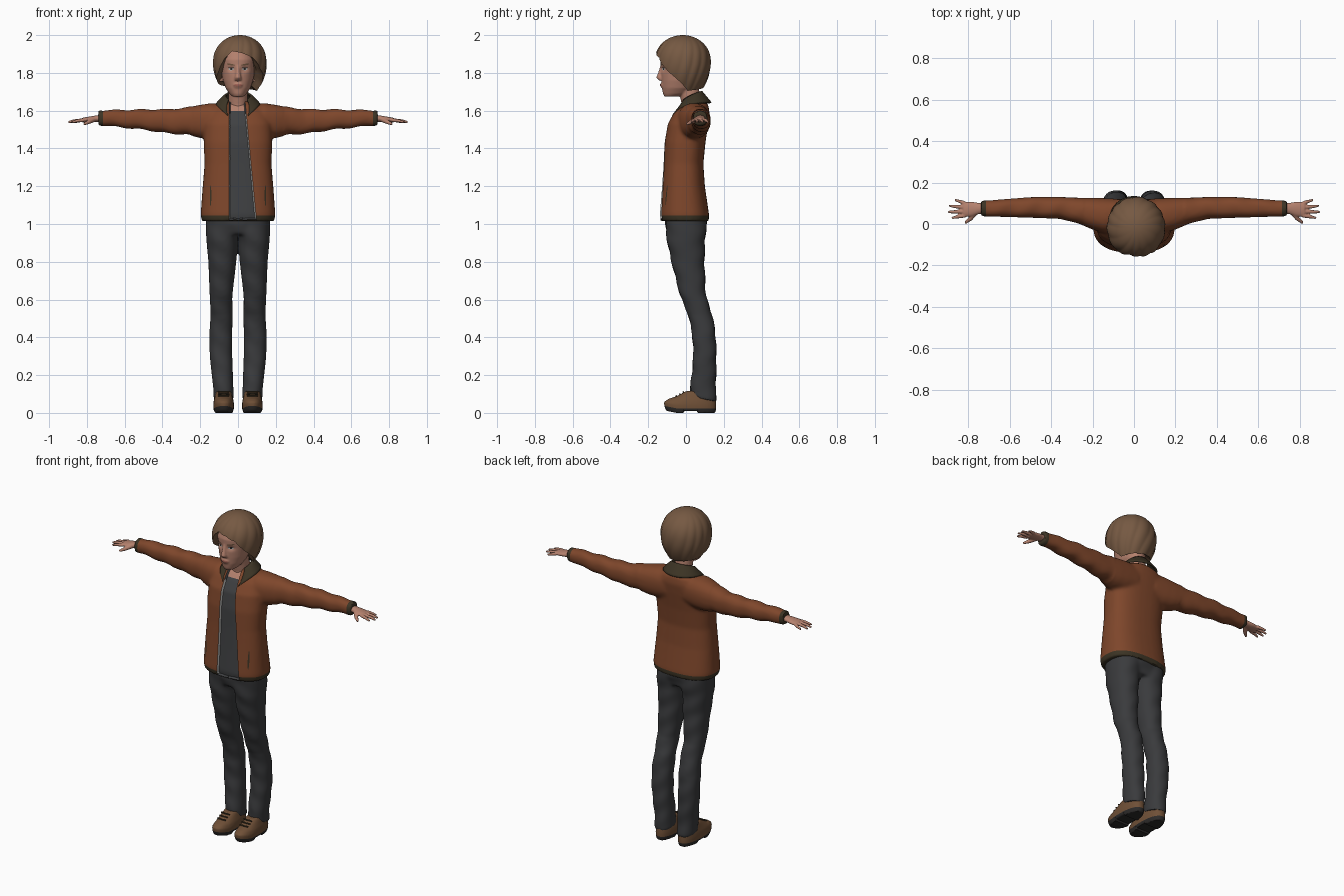
import bpy, bmesh, math
from mathutils import Vector, Matrix
from mathutils.bvhtree import BVHTree

cube = bpy.data.objects.get("Cube")
if cube:
    bpy.data.objects.remove(cube, do_unlink=True)


def material(name, *rgb):
    m = bpy.data.materials.new(name)
    m.use_nodes = True
    m.diffuse_color = (*rgb, 1)
    m.node_tree.nodes["Principled BSDF"].inputs["Base Color"].default_value = (*rgb, 1)
    return m


LEATHER = material("brown leather", .21, .062, .024)
TRIM = material("dark olive trim", .045, .034, .018)
SHIRT = material("charcoal shirt", .05, .052, .055)
DENIM = material("dark denim", .042, .043, .046)
SKIN = material("skin", .46, .22, .155)
HAIR = material("brown hair", .18, .1, .055)
SUEDE = material("shoe brown", .16, .08, .038)
SOLE = material("sole black", .025, .023, .022)
METAL = material("zip grey", .4, .4, .39)
LIP = material("lip", .34, .12, .09)


# ---- helpers ----
def add_object(name, bm, *mats):
    mesh = bpy.data.meshes.new(name)
    bmesh.ops.recalc_face_normals(bm, faces=bm.faces)
    bm.to_mesh(mesh)
    bm.free()
    for m in mats:
        mesh.materials.append(m)
    obj = bpy.data.objects.new(name, mesh)
    bpy.context.collection.objects.link(obj)
    return obj


def smooth(obj, angle=40):
    bpy.ops.object.select_all(action='DESELECT')
    obj.select_set(True)
    bpy.context.view_layer.objects.active = obj
    bpy.ops.object.shade_smooth_by_angle(angle=math.radians(angle))


def skin_rings(bm, rows, closed=True, caps=True):
    rows = [[bm.verts.new(p) for p in row] for row in rows]
    n = len(rows[0])
    for a, b in zip(rows, rows[1:]):
        for i in range(n if closed else n - 1):
            j = (i + 1) % n
            bm.faces.new((a[i], a[j], b[j], b[i]))
    if caps:
        bm.faces.new(rows[0])
        bm.faces.new(rows[-1])


def loft(bm, rings, side=1, axis='Z', power=.85, n=36):
    # each ring: station, two centres, two radii
    rows = []
    for t, c, d, r, s in rings:
        row = []
        for k in range(n):
            a = math.tau * k / n
            u, v = [math.copysign(abs(f) ** power, f) for f in (math.cos(a), math.sin(a))]
            p = (c + r * u, d + s * v, t) if axis == 'Z' else (t, c + r * u, d + s * v)
            row.append((side * p[0], p[1], p[2]))
        rows.append(row)
    skin_rings(bm, rows)


def capsule(bm, p, q, r, s):
    p, q = Vector(p), Vector(q)
    spin = (q - p).to_track_quat('Z', 'Y').to_matrix().to_4x4()
    bmesh.ops.create_cone(bm, cap_ends=True, segments=12, radius1=r, radius2=s, depth=(q - p).length,
                          matrix=Matrix.Translation((p + q) / 2) @ spin)
    for c, rad in ((p, r), (q, s)):
        bmesh.ops.create_uvsphere(bm, u_segments=12, v_segments=8, radius=rad, matrix=Matrix.Translation(c))


def fuse(name, bm, voxel, rounds, *mats):
    # weld overlapping volumes into one smooth skin
    obj = add_object(name, bm)
    mod = obj.modifiers.new("weld", 'REMESH')
    mod.mode, mod.voxel_size = 'VOXEL', voxel
    mod = obj.modifiers.new("soften", 'SMOOTH')
    mod.factor, mod.iterations = .5, rounds
    dg = bpy.context.evaluated_depsgraph_get()
    mesh = bpy.data.meshes.new_from_object(obj.evaluated_get(dg))
    obj.modifiers.clear()
    obj.data = mesh
    mesh.materials.clear()
    for m in mats:
        mesh.materials.append(m)
    for poly in mesh.polygons:
        poly.material_index = 0
    return obj


def split(bm, point, normal, keep=lambda c: True):
    faces = [f for f in bm.faces if keep(f.calc_center_median())]
    geom = faces + list({e for f in faces for e in f.edges}) + list({v for f in faces for v in f.verts})
    bmesh.ops.bisect_plane(bm, geom=geom, plane_co=point, plane_no=normal, dist=1e-5)


def edit(obj):
    bm = bmesh.new()
    bm.from_mesh(obj.data)
    return bm


def store(obj, bm):
    bm.to_mesh(obj.data)
    bm.free()
    smooth(obj)


def decal(name, target, mat, x, z, rx, rz, slant=0, lift=.002):
    # thin oval plate laid on the front of a surface
    tree = BVHTree.FromPolygons([v.co for v in target.data.vertices],
                                [p.vertices[:] for p in target.data.polygons])
    bm = bmesh.new()
    bmesh.ops.create_grid(bm, x_segments=10, y_segments=8, size=1)
    for v in list(bm.verts):
        a, b = v.co.x, v.co.y
        u, w = a * math.sqrt(1 - b * b / 2) * rx, b * math.sqrt(1 - a * a / 2) * rz
        hit = tree.ray_cast(Vector((x + u, -1, z + w + slant * u)), Vector((0, 1, 0)))[0]
        if hit:
            v.co = hit - Vector((0, lift, 0))
        else:
            bm.verts.remove(v)
    smooth(add_object(name, bm, mat))


# ---- jacket with sleeves, shirt panel, hem, cuffs ----
bm = bmesh.new()
torso = [(1.015, .192, -.135, .122), (1.05, .198, -.14, .122), (1.2, .187, -.128, .1), (1.32, .177, -.12, .092),
         (1.43, .182, -.115, .103), (1.53, .18, -.098, .118), (1.59, .16, -.065, .125),
         (1.63, .115, -.035, .118), (1.65, .06, -.015, .1)]
loft(bm, [(z, 0, (f + b) / 2, w, (b - f) / 2) for z, w, f, b in torso], power=.8)
sleeve = [(.06, .05, 1.55, .07, .085), (.14, .04, 1.545, .085, .095), (.2, .05, 1.543, .077, .088),
          (.27, .065, 1.545, .062, .072), (.36, .078, 1.543, .053, .065), (.5, .08, 1.553, .05, .054),
          (.63, .077, 1.558, .043, .046), (.7, .075, 1.562, .039, .041), (.74, .075, 1.562, .039, .041)]
for side in (1, -1):
    loft(bm, sleeve, side, 'X')
jacket = fuse("jacket", bm, .009, 8, LEATHER, TRIM, SHIRT, SKIN, METAL)
bm = edit(jacket)
for v in bm.verts:
    if abs(v.co.x) > .24:
        v.co.z += .003 * math.sin(abs(v.co.x) * 48 + v.co.y * 25)
middle = lambda c: c.y < 0 and abs(c.x) < .14
lean = .096
split(bm, (-.047, 0, 0), (1, 0, 0), middle)
split(bm, (.045, 0, 1.57), (1, 0, lean), middle)
split(bm, (0, 0, 1.605), (0, 0, 1), middle)
split(bm, (0, 0, 1.045), (0, 0, 1))
for s in (1, -1):
    split(bm, (s * .715, 0, 0), (1, 0, 0))
panel = []
for f in bm.faces:
    c = f.calc_center_median()
    if c.y < .01 and -.047 < c.x < .045 + lean * (1.57 - c.z) and f.normal.y < -.15 and c.z > 1.022:
        panel.append(f)
        f.material_index = 3 if c.z > 1.605 else 2
    elif c.z < 1.045 or abs(c.x) > .715:
        f.material_index = 1
rim = bmesh.ops.inset_region(bm, faces=panel, thickness=.005, depth=-.012, use_even_offset=True)["faces"]
for f in rim:
    z = f.calc_center_median().z
    f.material_index = 4 if 1.03 < z < 1.58 else 2
store(jacket, bm)
for side in (1, -1):
    decal("pocket_slit", jacket, TRIM, side * .145, 1.15, .004, .055, side * -.3)

# ---- folded collar ----
bm = bmesh.new()
rows = []
for k in range(7):
    t = k / 6
    row = []
    for i in range(41):
        w = i / 20 - 1
        a = math.radians(130 + 24 * t) * w
        r = .066 + .052 * t ** .8
        top, low = 1.705 - .045 * w * w, 1.645 - .073 * w ** 4
        row.append((r * math.sin(a), .025 + (.06 + .05 * t) * math.cos(a), top + (low - top) * t))
    rows.append(row)
skin_rings(bm, rows, False, False)
collar = add_object("collar", bm, TRIM)
collar.modifiers.new("thickness", 'SOLIDIFY').thickness = .01
smooth(collar)

# ---- trousers ----
bm = bmesh.new()
leg = [(.07, .076, .092, .053, .07), (.12, .077, .09, .053, .068), (.3, .09, .1, .06, .061),
       (.42, .091, .095, .061, .062), (.52, .087, .075, .058, .064), (.62, .09, .037, .06, .068),
       (.8, .083, .01, .074, .087), (.91, .085, 0, .082, .1), (.96, .08, 0, .09, .106), (1.06, .08, 0, .09, .11)]
for side in (1, -1):
    loft(bm, leg, side, power=.92)
loft(bm, [(.945, 0, 0, .155, .096), (1, 0, 0, .168, .11), (1.06, 0, 0, .172, .112)], power=.85)
trousers = fuse("trousers", bm, .009, 7, DENIM)
bm = edit(trousers)
for v in bm.verts:
    if v.co.z < .11:
        v.co.z += (.1 - v.co.y) * .2
    v.co.y += .0025 * math.sin(v.co.z * 50 + v.co.x * 30)
store(trousers, bm)

# ---- shoes ----
upper = [(0, -.105, .155, .049), (.022, -.115, .16, .054), (.045, -.117, .16, .055), (.066, -.092, .158, .052),
         (.088, -.05, .155, .046), (.115, 0, .15, .04)]
for side, label in ((1, "left"), (-1, "right")):
    bm = bmesh.new()
    loft(bm, [(z, .076, (f + b) / 2, w, (b - f) / 2) for z, f, b, w in upper], side)
    shoe = fuse(label + "_shoe", bm, .006, 3, SUEDE, SOLE)
    bm = edit(shoe)
    split(bm, (0, 0, .024), (0, 0, 1))
    for f in bm.faces:
        f.material_index = int(f.calc_center_median().z < .024)
    for v in bm.verts:
        v.co.z += max(0, -.05 - v.co.y) * .2
        if v.co.z < .012 and -.01 < v.co.y < .06:
            v.co.z += .009
    store(shoe, bm)
    bm = bmesh.new()
    for y, z in ((-.052, .09), (-.032, .1), (-.014, .111)):
        capsule(bm, (side * .05, y, z), (side * .102, y, z), .004, .004)
    smooth(add_object(label + "_laces", bm, TRIM))

# ---- hands ----
for side, label in ((1, "left"), (-1, "right")):
    bm = bmesh.new()
    loft(bm, [(.71, .075, 1.56, .026, .02), (.75, .075, 1.558, .027, .017), (.785, .072, 1.554, .036, .015),
              (.825, .07, 1.55, .037, .012)], side, 'X', 1, 20)
    for y, tip, x in ((.101, .115, .868), (.081, .088, .895), (.06, .058, .9), (.04, .03, .882)):
        capsule(bm, (side * .82, y, 1.55), (side * (x - .03), (y + tip) / 2, 1.546), .01, .0085)
        capsule(bm, (side * (x - .03), (y + tip) / 2, 1.546), (side * (x - .006), tip, 1.54), .0085, .006)
    capsule(bm, (side * .765, .058, 1.553), (side * .79, .026, 1.54), .014, .011)
    capsule(bm, (side * .79, .026, 1.54), (side * .812, .008, 1.53), .011, .007)
    smooth(fuse(label + "_hand", bm, .004, 2, SKIN))

# ---- head and neck ----
bm = bmesh.new()
skull = [(1.675, .03, -.115, -.04), (1.69, .046, -.122, .01), (1.72, .066, -.127, .045), (1.76, .08, -.13, .07),
         (1.81, .089, -.133, .09), (1.87, .096, -.136, .1), (1.92, .085, -.12, .09), (1.96, .05, -.07, .05)]
loft(bm, [(z, 0, (f + b) / 2, w, (b - f) / 2) for z, w, f, b in skull], power=.95)
loft(bm, [(1.57, 0, .035, .062, .06), (1.63, 0, .03, .05, .052), (1.74, 0, .01, .05, .055)], power=1)
loft(bm, [(1.84, 0, -.128, .009, .008), (1.8, 0, -.134, .012, .014), (1.775, 0, -.137, .017, .021),
          (1.76, 0, -.13, .018, .014)], power=1)
loft(bm, [(1.722, 0, -.122, .018, .01), (1.735, 0, -.124, .026, .013), (1.748, 0, -.122, .02, .01)], power=1)
for side in (1, -1):
    loft(bm, [(1.755, .088, -.005, .012, .012), (1.79, .094, 0, .014, .022), (1.825, .094, .005, .012, .02)], side)
head = fuse("head", bm, .005, 4, SKIN)
bm = edit(head)
for v in bm.verts:
    if v.co.y < -.03:
        d = ((abs(v.co.x) - .036) / .02) ** 2 + ((v.co.z - 1.82) / .014) ** 2
        v.co.y += .009 * math.exp(-d)
store(head, bm)
for side in (1, -1):
    decal("eye_white", head, METAL, side * .036, 1.82, .015, .0065, 0, .0015)
    decal("iris", head, SOLE, side * .036, 1.82, .006, .006, 0, .0025)
    decal("upper_lid", head, SOLE, side * .036, 1.827, .016, .002, 0, .003)
    decal("eyebrow", head, HAIR, side * .038, 1.844, .021, .004, side * .15, .002)
decal("lips", head, LIP, 0, 1.735, .023, .007, 0, .0015)

# ---- swept hair ----
EDGE = [(-180, 1.72), (-110, 1.735), (-80, 1.765), (-58, 1.8), (-38, 1.87), (-18, 1.915), (5, 1.905), (30, 1.88),
        (52, 1.82), (75, 1.77), (105, 1.705), (180, 1.72)]


def hairline(deg):
    for (a, z), (b, w) in zip(EDGE, EDGE[1:]):
        if a <= deg <= b:
            t = (deg - a) / (b - a)
            return z + (w - z) * t


bm = bmesh.new()
rows = [[] for _ in range(30)]
for i in range(120):
    deg = i * 3 - 180
    a, low = math.radians(deg), hairline(deg)
    end = math.acos((low - 1.85) / .15) if low > 1.85 else math.pi / 2 * (1 + (1.85 - low) / .16)
    for k, row in enumerate(rows):
        t = min(1, (k + .15) / 26)
        phi = end * t
        u = math.cos(phi)
        v = max(0, phi / (math.pi / 2) - 1)
        z, r = (1.85 + .15 * u, (1 - max(0, u) ** 2.3) ** .5) if v == 0 else (1.85 - .16 * v, 1 - .42 * v * v)
        lock = abs(math.sin(a * 7 + phi * 1.6 + .6 * math.sin(a * 3))) - .5
        r *= 1 + .035 * lock * min(1, t * 2)
        r *= 1 - .1 * max(0, k - 26)
        row.append((.01 + .14 * r * math.sin(a), -.017 - .147 * r * math.cos(a), z + .008 * max(0, k - 26)))
skin_rings(bm, rows)
smooth(add_object("hair", bm, HAIR), 30)
